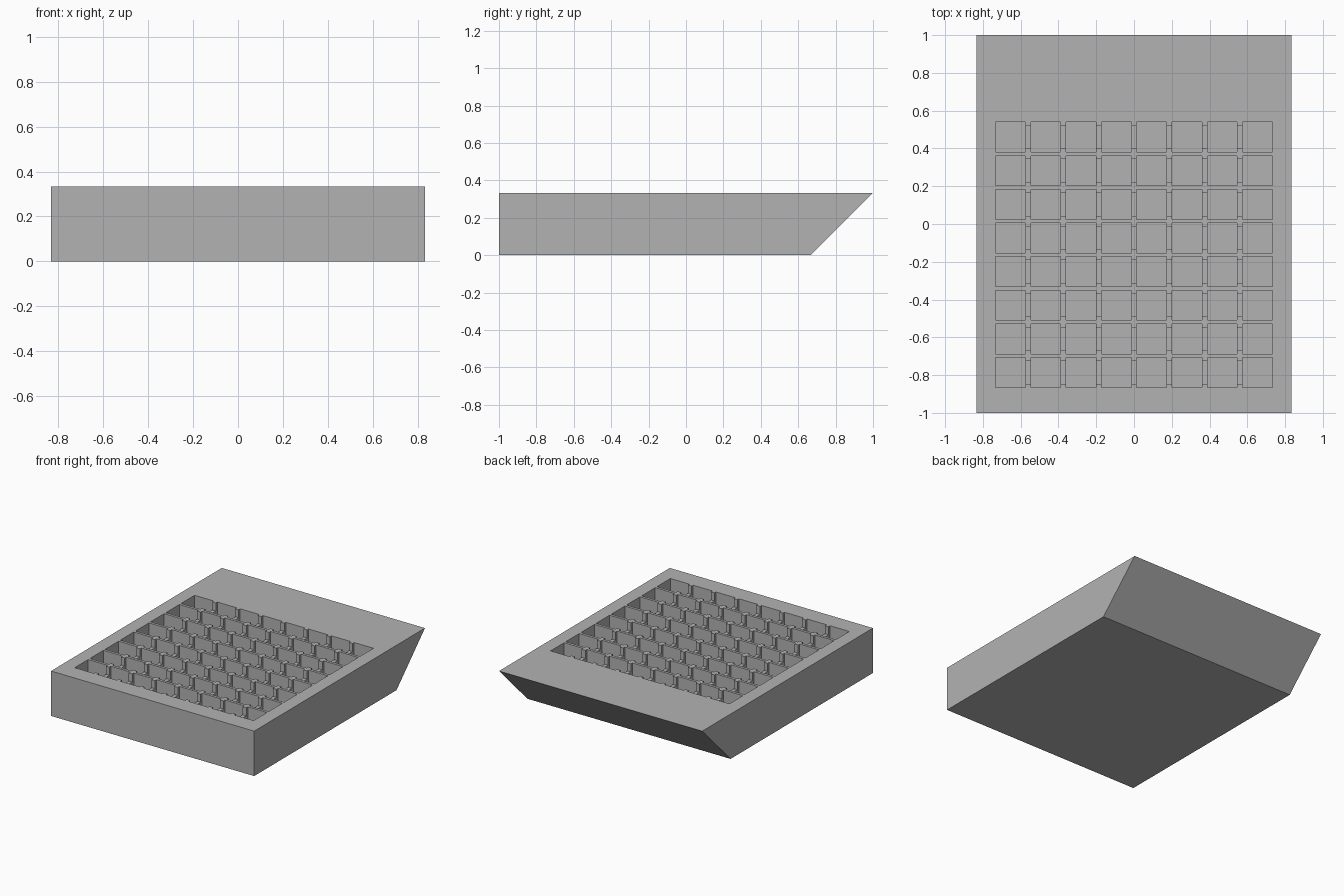
import bpy
import bmesh
from mathutils import Matrix

cube = bpy.data.objects.get("Cube")
if cube:
    bpy.data.objects.remove(cube, do_unlink=True)

HALF_X, TOP = 0.833, 0.333
COUNT, PITCH_X, PITCH_Y, CENTRE_Y = 8, 0.187, 0.178, -0.163
POCKET, POCKET_DEPTH = 0.158, 0.11
SLOT, SLOT_DEPTH = 0.122, 0.06

grey = bpy.data.materials.new("plain grey")
grey.use_nodes = True
grey.diffuse_color = (0.45, 0.45, 0.45, 1)
grey.node_tree.nodes["Principled BSDF"].inputs["Base Color"].default_value = grey.diffuse_color


def make_object(name, bm):
    bmesh.ops.recalc_face_normals(bm, faces=bm.faces)
    mesh = bpy.data.meshes.new(name)
    bm.to_mesh(mesh)
    bm.free()
    mesh.materials.append(grey)
    obj = bpy.data.objects.new(name, mesh)
    bpy.context.collection.objects.link(obj)
    return obj


def add_box(bm, x, y, width, length, depth):
    """Box reaching from above the top face down to the given depth."""
    height = depth + 0.1
    place = Matrix.Translation((x, y, TOP - depth + height / 2))
    size = Matrix.Diagonal((width, length, height, 1))
    bmesh.ops.create_cube(bm, size=1, matrix=place @ size)


def carve(target, cutter):
    cutter.hide_render = True
    mod = target.modifiers.new("carve", "BOOLEAN")
    mod.operation = "DIFFERENCE"
    mod.solver = "EXACT"
    mod.object = cutter
    graph = bpy.context.evaluated_depsgraph_get()
    result = bpy.data.meshes.new_from_object(target.evaluated_get(graph))
    target.modifiers.clear()
    target.data = result
    bpy.data.objects.remove(cutter, do_unlink=True)


# Tray body: side profile with an overhanging back, extruded across the width
bm = bmesh.new()
profile = [(-1, 0), (0.667, 0), (1, TOP), (-1, TOP)]
side = bm.faces.new([bm.verts.new((-HALF_X, y, z)) for y, z in profile])
extruded = bmesh.ops.extrude_face_region(bm, geom=[side])["geom"]
bmesh.ops.translate(bm, vec=(2 * HALF_X, 0, 0),
                    verts=[v for v in extruded if isinstance(v, bmesh.types.BMVert)])
tray = make_object("tray_body", bm)

# Shallow channels linking the pockets of each row
steps = [i - (COUNT - 1) / 2 for i in range(COUNT)]
bm = bmesh.new()
for row in steps:
    add_box(bm, 0, CENTRE_Y + row * PITCH_Y, (COUNT - 1) * PITCH_X, SLOT, SLOT_DEPTH)
carve(tray, make_object("channel_cutter", bm))

# Grid of square pockets
bm = bmesh.new()
for row in steps:
    for column in steps:
        add_box(bm, column * PITCH_X, CENTRE_Y + row * PITCH_Y, POCKET, POCKET, POCKET_DEPTH)
carve(tray, make_object("pocket_cutter", bm))
